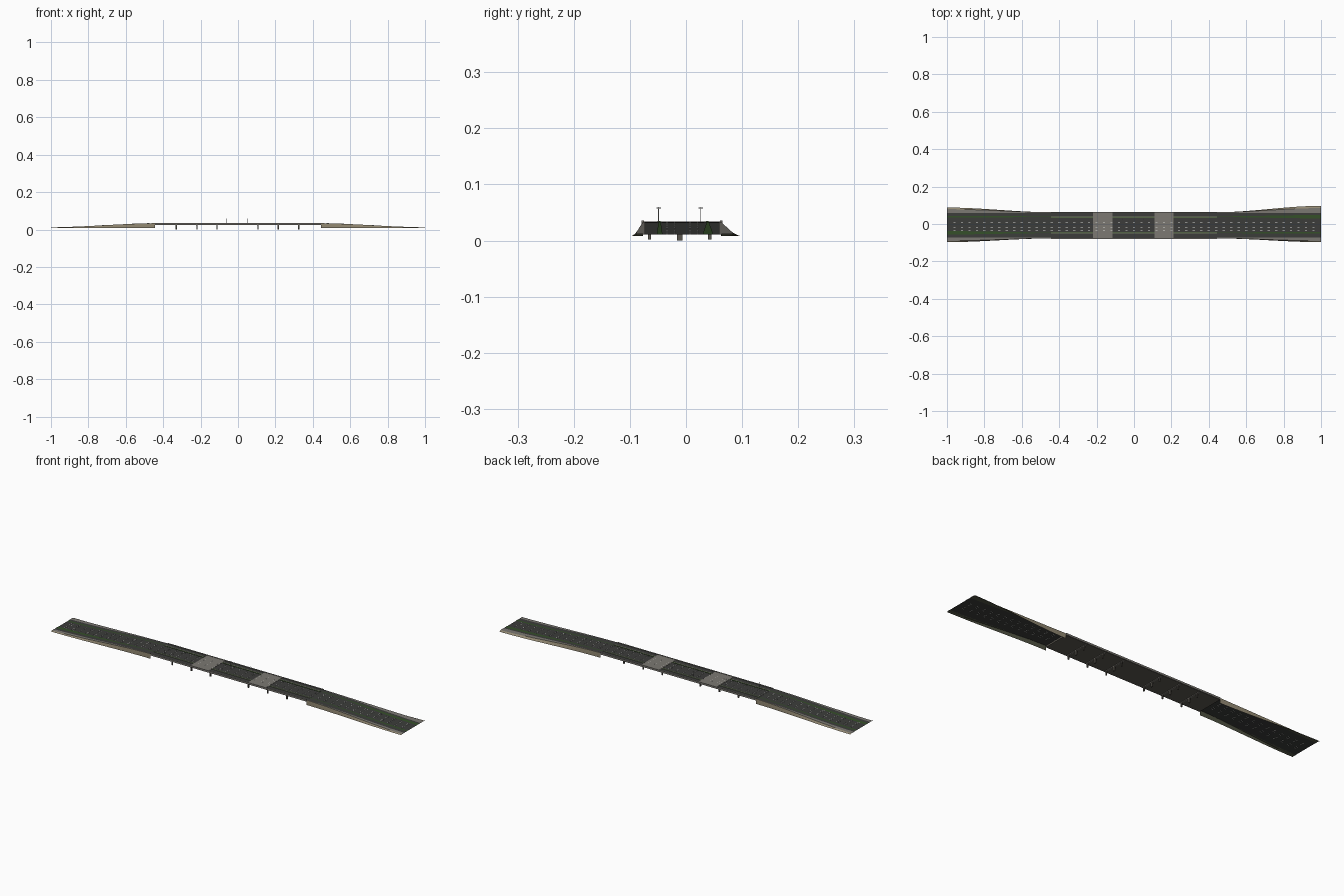
import bpy, bmesh, math
from mathutils import Vector

cube = bpy.data.objects.get("Cube")
if cube:
    bpy.data.objects.remove(cube)


def material(name, rgb):
    m = bpy.data.materials.new(name)
    m.use_nodes = True
    m.diffuse_color = (*rgb, 1)
    m.node_tree.nodes["Principled BSDF"].inputs["Base Color"].default_value = (*rgb, 1)
    return m


ASPHALT = material("dark asphalt", (0.045, 0.046, 0.043))
CONCRETE = material("grey concrete", (0.2, 0.19, 0.17))
WALL = material("tan stone", (0.29, 0.25, 0.17))
GREEN = material("verge green", (0.035, 0.08, 0.022))
SAGE = material("sage barrier", (0.17, 0.19, 0.125))
WHITE = material("white paint", (0.8, 0.8, 0.78))
GIRDER = material("brown girder", (0.105, 0.096, 0.08))
OLIVE = material("dark olive lining", (0.08, 0.085, 0.055))
STEEL = material("pale steel", (0.4, 0.4, 0.38))

RIGHT, LEFT = -0.077, 0.063     # carriageway edges
SPAN = 0.445                    # half length of the level bridge
TOP, FOOT = 0.033, 0.008


def ease(x):
    t = min(max((abs(x) - SPAN) / (1 - SPAN), 0), 1)
    return t * t * (3 - 2 * t)


def road_z(x):
    t = min(max((abs(x) - SPAN) / (1 - SPAN), 0), 1)
    return TOP - 0.0225 * (0.65 * ease(x) + 0.35 * t)


def flare(x, side, share=1.0):
    """Edge of the ramp, spread outward by a share of its full flare."""
    if side < 0:
        return RIGHT - 0.02 * share * ease(x)
    return LEFT + (0.034 if x > 0 else 0.025) * share * ease(x)


def finish(name, bm, mat):
    me = bpy.data.meshes.new(name)
    bm.to_mesh(me)
    bm.free()
    me.materials.append(mat)
    ob = bpy.data.objects.new(name, me)
    bpy.context.scene.collection.objects.link(ob)
    return ob


def sheet(name, x0, x1, edge_a, edge_b, mat, facing, steps=24):
    """Loft a ribbon between two edge curves, facing the given direction."""
    bm = bmesh.new()
    rows = []
    for i in range(steps + 1):
        x = x0 + (x1 - x0) * i / steps
        rows.append([bm.verts.new((x, *edge(x))) for edge in (edge_a, edge_b)])
    for p, q in zip(rows, rows[1:]):
        bm.faces.new((p[0], q[0], q[1], p[1]))
    bm.normal_update()
    for f in bm.faces:
        if f.normal.dot(Vector(facing)) < 0:
            f.normal_flip()
    return finish(name, bm, mat)


def flat(name, x0, x1, ya, yb, mat, lift=0.0, steps=24):
    return sheet(name, x0, x1, lambda x: (ya(x), road_z(x) + lift),
                 lambda x: (yb(x), road_z(x) + lift), mat, (0, 0, 1), steps)


def boxes(name, specs, mat):
    """Join axis-aligned boxes given as (x0, x1, y0, y1, z0, z1)."""
    bm = bmesh.new()
    for x0, x1, y0, y1, z0, z1 in specs:
        made = bmesh.ops.create_cube(bm, size=1)["verts"]
        bmesh.ops.scale(bm, vec=(x1 - x0, y1 - y0, z1 - z0), verts=made)
        bmesh.ops.translate(bm, vec=((x0 + x1) / 2, (y0 + y1) / 2, (z0 + z1) / 2), verts=made)
    return finish(name, bm, mat)


# Approach ramps: road, shoulders, lined battered walls and green verges
CREST = 0.65                    # share of the flare taken by the shoulder
SKIN = 0.0008
for tag, s in (("left", 1), ("right", -1)):
    a, b = sorted((s * SPAN, s))
    flat(tag + "_ramp_road", a, b, lambda x: RIGHT, lambda x: LEFT, ASPHALT)
    for side_name, side in (("back", 1), ("front", -1)):
        base = LEFT if side > 0 else RIGHT
        part = f"{tag}_{side_name}"
        flat(part + "_shoulder", a, b, lambda x: base - side * 0.004,
             lambda x: flare(x, side, CREST), CONCRETE, SKIN)
        flat(part + "_shoulder_underside", a, b, lambda x: base,
             lambda x: flare(x, side, CREST) - side * SKIN, OLIVE, -0.0004)
        sheet(part + "_retaining_wall", a, b,
              lambda x: (flare(x, side, CREST), road_z(x) + SKIN),
              lambda x: (flare(x, side), FOOT), WALL, (0, side, 0))
        sheet(part + "_wall_lining", a, b,
              lambda x: (flare(x, side, CREST) - side * SKIN, road_z(x) - 0.0004),
              lambda x: (flare(x, side) - side * SKIN, FOOT), OLIVE, (0, -side, 0))
        # The verge on the side of departing traffic is the wider one
        mid = 0.039 if side > 0 else -0.047
        grow = 0.007 if side == s else 0.003
        flat(part + "_verge", a, b, lambda x: mid - 0.002 - grow * ease(x),
             lambda x: mid + 0.002 + grow * ease(x), GREEN, SKIN)

# Level bridge: girder slab, surfacing, plates and parapets
boxes("bridge_slab", [(-SPAN, SPAN, RIGHT, LEFT, 0.025, TOP - 0.0006)], GIRDER)
flat("bridge_road", -SPAN, SPAN, lambda x: RIGHT, lambda x: LEFT, ASPHALT, 0, 2)
PLATES = ((-0.218, -0.115), (0.11, 0.212))
boxes("deck_plates", [(a, b, RIGHT, LEFT, TOP, TOP + 0.001) for a, b in PLATES], CONCRETE)
boxes("parapets", [(-SPAN, SPAN, y - 0.002, y + 0.002, 0.026, 0.0355)
                   for y in (RIGHT, LEFT)], CONCRETE)

# Inner barriers, broken at the plates, with green planting along their inside
GAPS = ((-SPAN, PLATES[0][0]), (PLATES[0][1], PLATES[1][0]), (PLATES[1][1], SPAN))
boxes("inner_barriers", [(a, b, y - 0.0025, y + 0.0025, TOP, TOP + 0.002)
                         for a, b in GAPS for y in (0.038, -0.048)], SAGE)
boxes("barrier_planting", [(a, b, y - 0.0015, y + 0.0015, TOP, TOP + 0.0012)
                           for a, b in GAPS for y in (0.034, -0.044)], GREEN)

# Piers: three columns under a cross beam
PIERS = (-0.33, -0.22, -0.112, 0.106, 0.215, 0.325)
COLUMNS = ((-0.065, 0.003, 0.002), (-0.011, 0.005, 0), (0.042, 0.003, 0.002))
boxes("pier_columns", [(x - 0.003, x + 0.003, y - w, y + w, z, 0.026)
                       for x in PIERS for y, w, z in COLUMNS], GIRDER)
boxes("pier_beams", [(x - 0.0035, x + 0.0035, RIGHT + 0.005, LEFT - 0.005, 0.022, 0.0255)
                     for x in PIERS], CONCRETE)

# Lane dashes, set through the road surface: four lines along the whole length
dashes = []
for i in range(49):
    x = -0.96 + 0.04 * i
    z = road_z(x)
    on_ramp = abs(x) > SPAN
    half = 0.0008 if on_ramp else 0.0006
    for y in (-0.034, -0.02, 0.007, 0.021):
        dashes.append((x - 0.006, x + 0.006, y - half, y + half, z - 0.0009, z + 0.0012))
boxes("lane_dashes", dashes, WHITE)

# Lamp posts with short double arms
lamps = []
for x, y in ((-0.385, -0.049), (0.38, -0.049), (-0.06, 0.026), (0.05, 0.026)):
    lamps.append((x - 0.0006, x + 0.0006, y - 0.0006, y + 0.0006, TOP, 0.06))
    lamps.append((x - 0.0008, x + 0.0008, y - 0.004, y + 0.004, 0.0575, 0.0585))
boxes("lamp_posts", lamps, STEEL)
